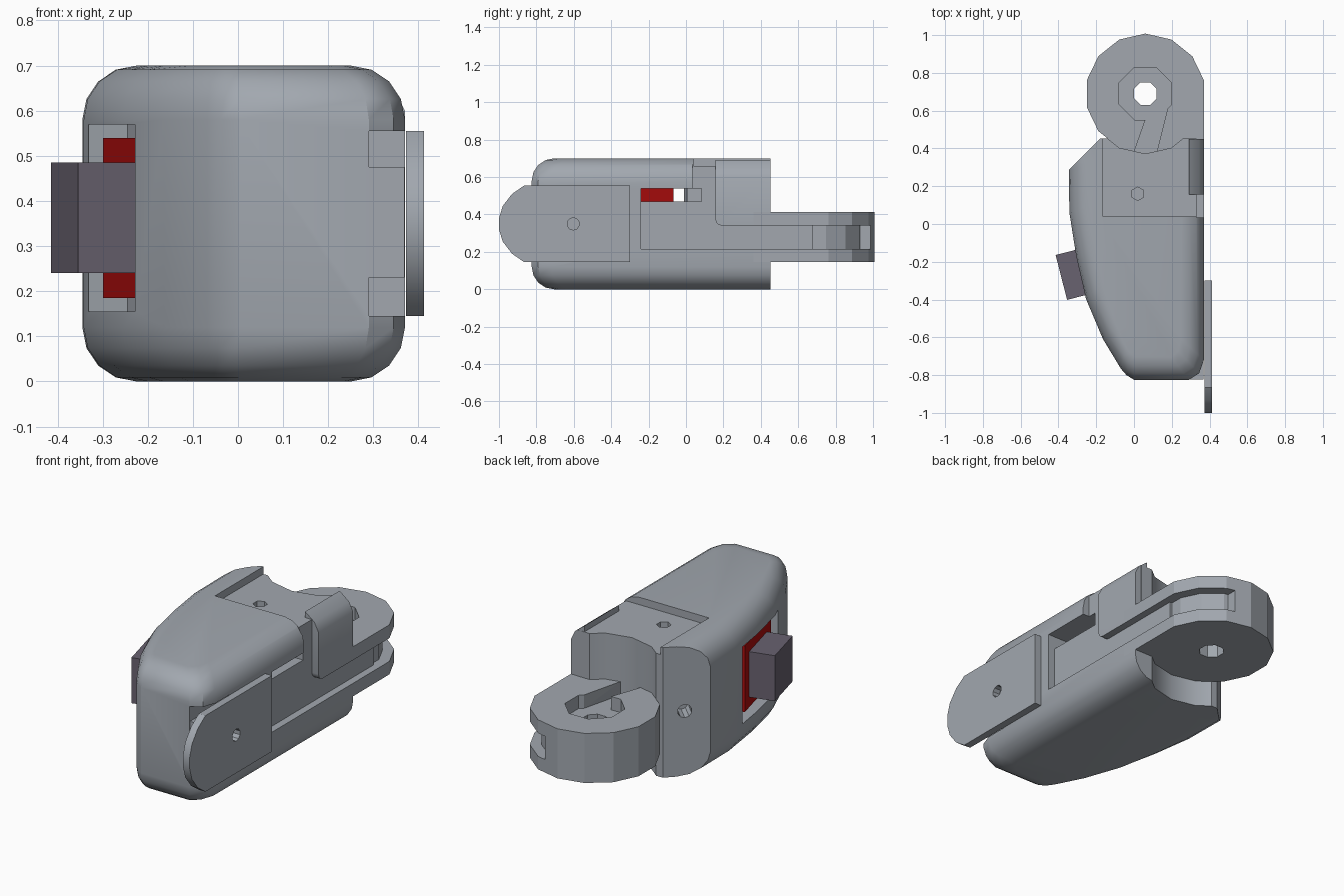
import bpy, bmesh, math
from mathutils import Matrix

default = bpy.data.objects.get("Cube")
if default:
    bpy.data.objects.remove(default)


def material(name, rgb):
    m = bpy.data.materials.new(name)
    m.use_nodes = True
    m.diffuse_color = (*rgb, 1)
    m.node_tree.nodes["Principled BSDF"].inputs["Base Color"].default_value = (*rgb, 1)
    return m


GREY = material("cool grey", (0.36, 0.39, 0.43))
PURPLE = material("dark purple grey", (0.14, 0.122, 0.16))
RED = material("red", (0.42, 0.004, 0.004))


def finish(name, bm, mat=GREY):
    bmesh.ops.recalc_face_normals(bm, faces=bm.faces)
    me = bpy.data.meshes.new(name)
    bm.to_mesh(me)
    bm.free()
    me.materials.append(mat)
    ob = bpy.data.objects.new(name, me)
    bpy.context.collection.objects.link(ob)
    return ob


def loft(name, rings, mat=GREY):
    """Skin a stack of closed rings and cap both ends."""
    bm = bmesh.new()
    rows = [[bm.verts.new(p) for p in ring] for ring in rings]
    for a, b in zip(rows, rows[1:]):
        for i in range(len(a)):
            j = (i + 1) % len(a)
            bm.faces.new((a[i], a[j], b[j], b[i]))
    bm.faces.new(rows[0])
    bm.faces.new(rows[-1])
    return finish(name, bm, mat)


def prism(name, pts, lo, hi, axis="z", mat=GREY):
    place = {"x": lambda a, b, h: (h, a, b),
             "y": lambda a, b, h: (a, h, b),
             "z": lambda a, b, h: (a, b, h)}[axis]
    return loft(name, [[place(a, b, h) for a, b in pts] for h in (lo, hi)], mat)


def box(name, x, y, z, mat=GREY):
    return prism(name, [(x[0], y[0]), (x[1], y[0]), (x[1], y[1]), (x[0], y[1])], *z, mat=mat)


def slab(name, centre, size, turn, mat=GREY):
    """Box turned about the vertical axis."""
    bm = bmesh.new()
    bmesh.ops.create_cube(bm, size=1, matrix=Matrix.Translation(centre)
                          @ Matrix.Rotation(turn, 4, "Z") @ Matrix.Diagonal((*size, 1)))
    return finish(name, bm, mat)


def circle(cx, cy, r, n):
    return [(cx + r * math.cos(math.tau * (i + 0.5) / n),
             cy + r * math.sin(math.tau * (i + 0.5) / n)) for i in range(n)]


def boolean(ob, others, op="DIFFERENCE"):
    """Apply each boolean and remove its helper."""
    bpy.context.view_layer.objects.active = ob
    for other in others:
        other.hide_render = True
        mod = ob.modifiers.new("cut", "BOOLEAN")
        mod.operation, mod.object, mod.solver = op, other, "EXACT"
        bpy.ops.object.modifier_apply(modifier=mod.name)
        bpy.data.objects.remove(other)


def smooth(ob, degrees=30):
    bpy.ops.object.select_all(action="DESELECT")
    ob.select_set(True)
    bpy.context.view_layer.objects.active = ob
    bpy.ops.object.shade_smooth_by_angle(angle=math.radians(degrees))


HUB = (0.06, 0.69)
TURN = 0.25
HEIGHT, ROUND, STEPS = 0.7, 0.12, 4

# Housing: plan outline shrunk towards top and bottom for rounded edges
outline = [(-0.345, 0.6), (-0.345, 0.285), (-0.342, 0.06), (-0.305, -0.175),
           (-0.254, -0.397), (-0.164, -0.61), (-0.068, -0.768), (-0.04, -0.8),
           (0.0, -0.825), (0.29, -0.825), (0.345, -0.79), (0.37, -0.72), (0.37, 0.6)]


def housing_ring(z, inset):
    sx, sy = 1 - inset / 0.3575, 1 - inset / 1.425
    return [(0.0125 + (x - 0.0125) * sx, 0.6 + (y - 0.6) * sy, z) for x, y in outline]


lower = []
for i in range(STEPS + 1):
    a = math.pi / 2 * i / STEPS
    lower.append((ROUND * (1 - math.cos(a)), ROUND * (1 - math.sin(a))))
rings = [housing_ring(z, d) for z, d in lower]
rings += [housing_ring(HEIGHT - z, d) for z, d in reversed(lower)]
housing = loft("housing", rings)

boolean(housing, [
    # back end, slanted corner and round clearance for the hinge
    box("back_cut", (-1, 1), (0.452, 1), (-1, 1)),
    prism("slant_cut", [(-0.345, 0.285), (-0.1, 0.53), (-0.1, 1), (-1, 1), (-1, -0.37)], -1, 1),
    prism("hinge_cut", circle(*HUB, 0.318, 14), -1, 1),
    # top recess with screw hole, screw hole in the slanted face
    box("top_recess", (-0.165, 1), (0.04, 1), (0.66, 1)),
    prism("top_hole", circle(0.02, 0.16, 0.036, 6), 0.5, 1),
    # side recess, long channel and deep slot
    box("side_recess", (0.33, 1), (0.035, 1), (0.46, 1)),
    box("channel", (0.33, 1), (-0.24, 1), (0.215, 0.47)),
    box("deep_slot", (-0.27, 1), (-0.24, 0.083), (0.47, 0.54)),
    # button opening and pocket behind the tab
    slab("button_opening", (-0.285, -0.235, 0.3625), (0.2, 0.46, 0.415), TURN),
    box("tab_pocket", (0.29, 1), (-1, -0.6), (0.145, 0.555)),
])
drill = prism("slant_hole", circle(0, 0, 0.036, 10), -0.1, 0.1, "x")
drill.matrix_world = Matrix.Translation((-0.255, 0.375, 0.35)) @ Matrix.Rotation(math.radians(135), 4, "Z")
bpy.context.view_layer.update()
boolean(housing, [drill])
smooth(housing)

# Rib behind the tab
box("tab_rib", (0.2, 0.369), (-0.823, -0.5), (0.23, 0.475))

# Hinge: round lug with a straight arm running into the housing
hinge = prism("hinge_lug", circle(*HUB, 0.318, 14), 0.145, 0.412)
boolean(hinge, [box("hinge_arm", (0.1, 0.3701), (0.36, 0.72), (0.145, 0.412))], "UNION")
groove = box("rim_groove", (0.15, 1), (0.68, 1.5), (0.215, 0.34))
boolean(groove, [prism("groove_core", circle(*HUB, 0.262, 14), 0, 1)])
boolean(hinge, [
    groove,
    box("arm_groove", (0.33, 1), (0, 0.7), (0.215, 0.34)),
    prism("counterbore", circle(*HUB, 0.15, 8), 0.34, 1),
    prism("top_slot", [(0, 0.3), (0, 0.38), (0.06, 0.55), (0.06, 0.69),
                       (0.19, 0.66), (0.12, 0.38), (0.12, 0.3)], 0.34, 1),
    prism("pin_hole", circle(*HUB, 0.065, 8), -1, 1),
])
smooth(hinge, 20)

# Clip hooked over the upper side edge, lower front corner rounded
clip = prism("side_clip", [(0.29, 0.34), (0.37, 0.34), (0.37, 0.6), (0.345, 0.65), (0.29, 0.692)],
             0.157, 0.451, "y")
bm = bmesh.new()
bm.from_mesh(clip.data)
corner = [e for e in bm.edges if all(v.co.y < 0.2 and v.co.z < 0.35 for v in e.verts)]
bmesh.ops.bevel(bm, geom=corner, offset=0.035, segments=3, profile=0.5, affect="EDGES")
bm.to_mesh(clip.data)
bm.free()
smooth(clip)

# Side tab with rounded front end and a hole
half = [(-0.3, 0.205), (-0.865, 0.205), (-0.93, 0.16), (-0.98, 0.095), (-1.0, 0.03)]
tab_outline = [(y, 0.35 + h) for y, h in half] + [(y, 0.35 - h) for y, h in reversed(half)]
tab = prism("side_tab", tab_outline, 0.372, 0.412, "x")
boolean(tab, [prism("tab_hole", circle(-0.603, 0.35, 0.033, 10), 0, 1, "x")])
smooth(tab)

# Button and the red slider behind it
slab("button", (-0.307, -0.263, 0.3625), (0.16, 0.245, 0.245), TURN, PURPLE)
slab("red_slider", (-0.24, -0.245, 0.3625), (0.03, 0.36, 0.355), TURN, RED)
